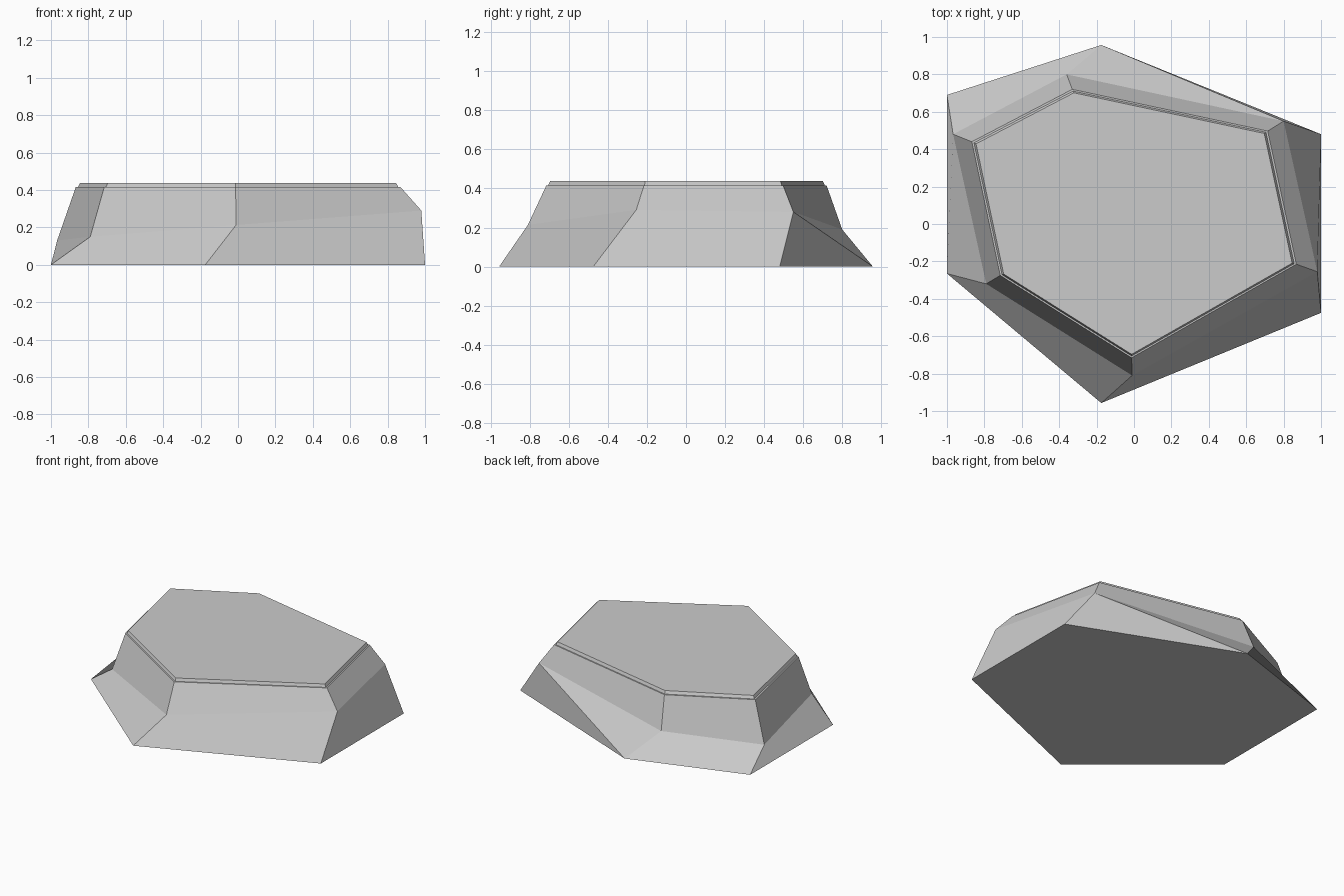
import bpy, bmesh

if "Cube" in bpy.data.objects:
    bpy.data.objects.remove(bpy.data.objects["Cube"])

# Ground outline, bevel ring and cap outline of the irregular hexagonal rock
base = [(-.175, .957, 0), (1, .48, 0), (1, -.475, 0),
        (-.175, -.957, 0), (-1, -.265, 0), (-1, .69, 0)]
mid = [(-.36, .80, .19), (.80, .55, .28), (.98, -.255, .29),
       (-.01, -.81, .213), (-.79, -.32, .15), (-.967, .48, .13)]
rim = [(-.33, .72), (.715, .497), (.868, -.215),
       (-.013, -.715), (-.715, -.275), (-.867, .44)]


def scaled(s, z):
    return [(x * s, y * s, z) for x, y in rim]


# Shoulder, narrow ledge, then the slightly tapered top slab
rings = [base, mid, scaled(1, .416), scaled(.987, .416), scaled(.974, .437)]
bm = bmesh.new()
loops = [[bm.verts.new(p) for p in ring] for ring in rings]
for k, (lo, hi) in enumerate(zip(loops, loops[1:])):
    for i in range(6):
        j = (i + 1) % 6
        if k == 0 and i == 0:
            # Creased back-right flank
            bm.faces.new((lo[i], lo[j], hi[j]))
            bm.faces.new((lo[i], hi[j], hi[i]))
        else:
            bm.faces.new((lo[i], lo[j], hi[j], hi[i]))
bm.faces.new(loops[0])
bm.faces.new(loops[-1])
bmesh.ops.recalc_face_normals(bm, faces=bm.faces[:])

mesh = bpy.data.meshes.new("hexagonal_rock")
bm.to_mesh(mesh)
bm.free()
rock = bpy.data.objects.new("hexagonal_rock", mesh)
bpy.context.collection.objects.link(rock)
